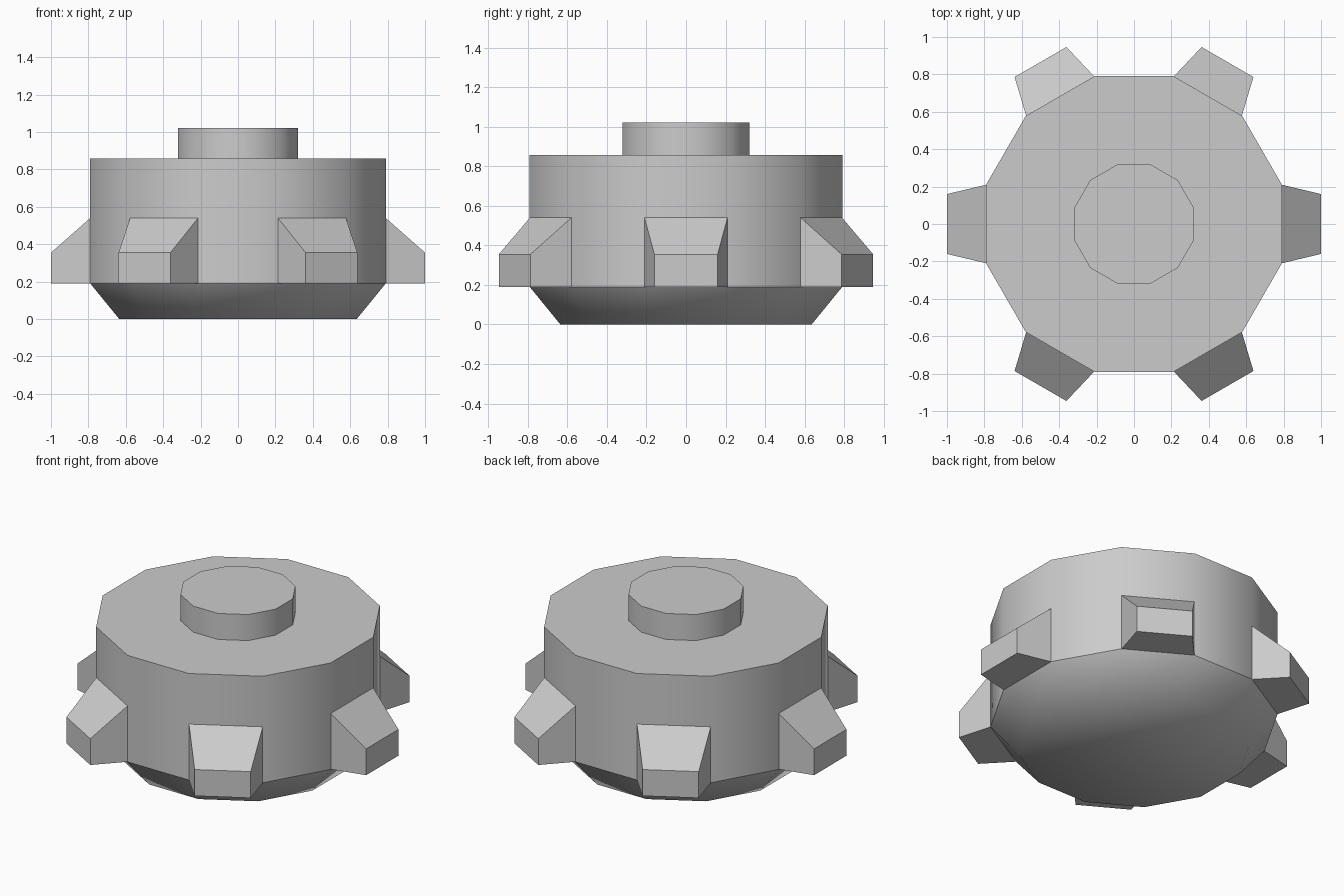
import bpy
import bmesh
from math import cos, sin, radians
from mathutils import Matrix

cube = bpy.data.objects.get("Cube")
if cube:
    bpy.data.objects.remove(cube, do_unlink=True)

SIDES = 12
TAPER_Z, TOP_Z, KNOB_Z = 0.19, 0.857, 1.02

# Single grey material
grey = bpy.data.materials.new("plain_grey")
grey.use_nodes = True
colour = (0.6, 0.6, 0.6, 1)
grey.diffuse_color = colour
grey.node_tree.nodes["Principled BSDF"].inputs["Base Color"].default_value = colour


def finish(name, bm):
    bmesh.ops.recalc_face_normals(bm, faces=bm.faces)
    mesh = bpy.data.meshes.new(name)
    bm.to_mesh(mesh)
    bm.free()
    mesh.materials.append(grey)
    obj = bpy.data.objects.new(name, mesh)
    bpy.context.collection.objects.link(obj)
    return obj


def turned_part(name, profile, sharp_levels):
    """Loft twelve-sided rings from (flat radius, z) pairs, smooth between sharp levels."""
    bm = bmesh.new()
    rings = []
    for flat, z in profile:
        r = flat / cos(radians(15))
        angles = [radians(15 + 360 * i / SIDES) for i in range(SIDES)]
        rings.append([bm.verts.new((r * cos(a), r * sin(a), z)) for a in angles])
    for low, high in zip(rings, rings[1:]):
        for i in range(SIDES):
            j = (i + 1) % SIDES
            bm.faces.new((low[i], low[j], high[j], high[i]))
    bm.faces.new(rings[0][::-1])
    bm.faces.new(rings[-1])
    for face in bm.faces:
        face.smooth = True
    for edge in bm.edges:
        a, b = (v.co.z for v in edge.verts)
        edge.smooth = not (abs(a - b) < 1e-5 and any(abs(a - s) < 1e-5 for s in sharp_levels))
    return finish(name, bm)


def lug(name, angle):
    """Tapered block with a sloping top, open where it meets the body."""
    bm = bmesh.new()
    ends = []
    for x, half, top in ((0.79, 0.21, 0.54), (1.0, 0.16, 0.355)):
        corners = ((-half, TAPER_Z), (half, TAPER_Z), (half, top), (-half, top))
        ends.append([bm.verts.new((x, y, z)) for y, z in corners])
    inner, outer = ends
    for i in range(4):
        j = (i + 1) % 4
        bm.faces.new((inner[i], inner[j], outer[j], outer[i]))
    bm.faces.new(outer)
    bmesh.ops.transform(bm, matrix=Matrix.Rotation(radians(angle), 4, "Z"), verts=bm.verts)
    return finish(name, bm)


# Drum with tapered base, and the knob on top
turned_part("body", [(0.635, 0), (0.79, TAPER_Z), (0.79, TOP_Z)], (TAPER_Z, TOP_Z))
turned_part("top_knob", [(0.32, TOP_Z - 0.02), (0.32, KNOB_Z)], (TOP_Z - 0.02, KNOB_Z))

# Six lugs around the rim
for n in range(6):
    lug(f"lug_{n + 1}", 60 * n)
